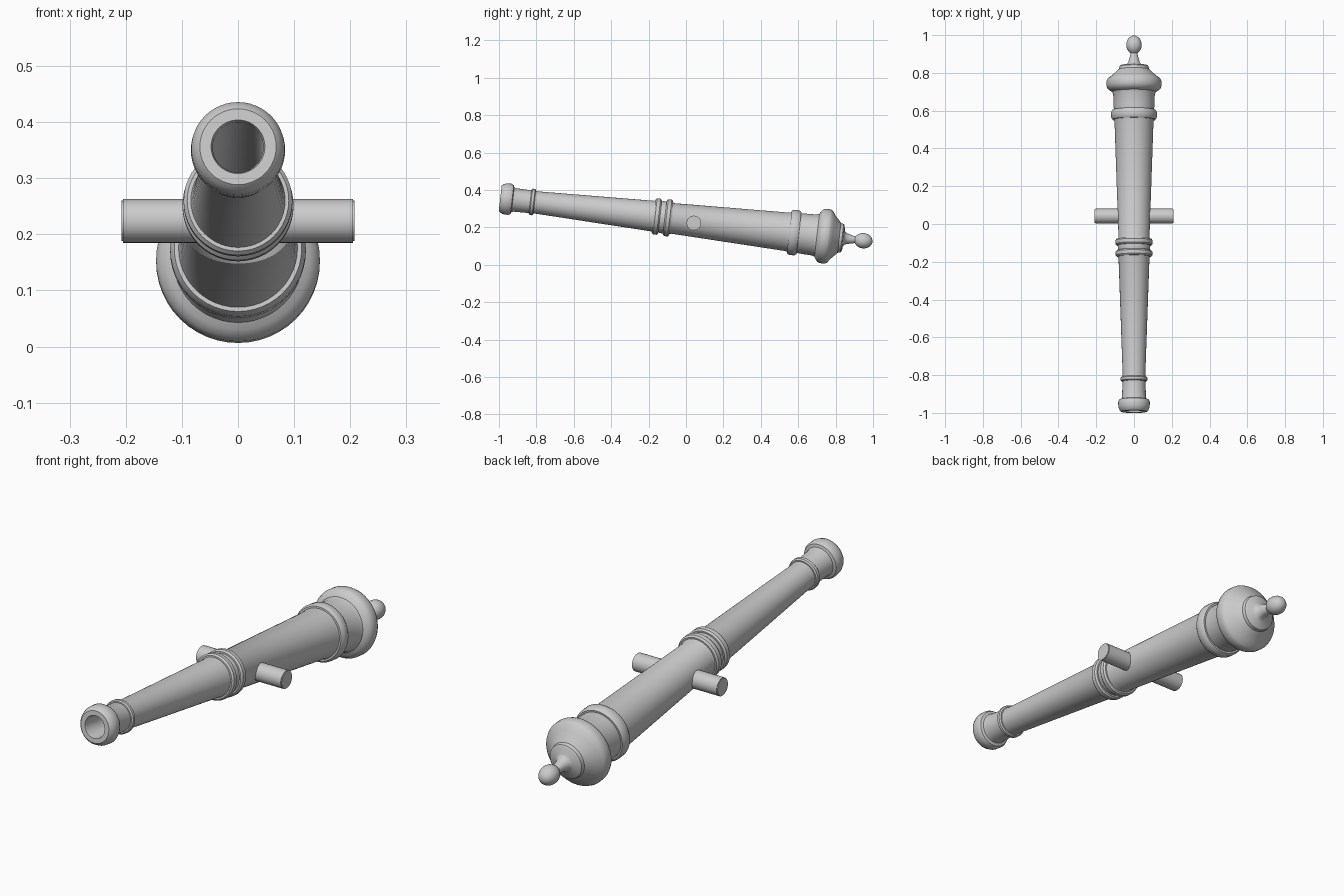
import bpy, bmesh, math
from mathutils import Matrix

if "Cube" in bpy.data.objects:
    bpy.data.objects.remove(bpy.data.objects["Cube"])

TILT = math.atan(0.117)
AXIS_Z = 0.240


def finish(name, bm, matrix, angle=35):
    bmesh.ops.remove_doubles(bm, verts=bm.verts, dist=1e-5)
    bmesh.ops.recalc_face_normals(bm, faces=bm.faces)
    mesh = bpy.data.meshes.new(name)
    bm.to_mesh(mesh)
    bm.free()
    mesh.transform(matrix)
    ob = bpy.data.objects.new(name, mesh)
    bpy.context.collection.objects.link(ob)
    bpy.ops.object.select_all(action='DESELECT')
    ob.select_set(True)
    bpy.context.view_layer.objects.active = ob
    bpy.ops.object.shade_smooth_by_angle(angle=math.radians(angle))
    return ob


def lathe(name, profile, steps=48):
    """Spin (position, radius) points around the tilted barrel axis."""
    bm = bmesh.new()
    vs = [bm.verts.new((r, s, 0)) for s, r in profile]
    es = [bm.edges.new(p) for p in zip(vs, vs[1:])]
    bmesh.ops.spin(bm, geom=vs + es, cent=(0, 0, 0), axis=(0, 1, 0),
                   angle=2 * math.pi, steps=steps)
    place = Matrix.Translation((0, 0, AXIS_Z)) @ Matrix.Rotation(-TILT, 4, 'X')
    return finish(name, bm, place)


def band(s, half, r0, r1):
    """Rounded raised ring on the profile, between base radius and crest."""
    d = r1 - r0
    return [(s - half, r0), (s - half, r0 + 0.5 * d), (s - half * 0.55, r1),
            (s + half * 0.55, r1), (s + half, r0 + 0.5 * d), (s + half, r0)]


# Barrel: bore, muzzle swell, tapered chase, bands, breech and neck
profile = [(-0.10, 0), (-0.10, 0.043), (-0.99, 0.045), (-1.0, 0.048),
           (-1.0, 0.068), (-0.992, 0.076), (-0.975, 0.083), (-0.948, 0.084),
           (-0.936, 0.078), (-0.932, 0.066), (-0.92, 0.063), (-0.84, 0.061)]
profile += band(-0.827, 0.012, 0.061, 0.071)
profile += [(-0.80, 0.060), (-0.18, 0.082)]
profile += band(-0.157, 0.017, 0.084, 0.097)
profile += [(-0.13, 0.086)]
profile += band(-0.097, 0.017, 0.086, 0.099)
profile += [(-0.07, 0.082), (0.54, 0.103)]
profile += band(0.582, 0.026, 0.106, 0.121)
profile += [(0.63, 0.108), (0.69, 0.110), (0.705, 0.116), (0.712, 0.128),
            (0.722, 0.140), (0.737, 0.146), (0.762, 0.146), (0.775, 0.140),
            (0.79, 0.118), (0.815, 0.092), (0.825, 0.080), (0.84, 0.077),
            (0.846, 0.070), (0.85, 0.042), (0.86, 0.031), (0.88, 0.025),
            (0.91, 0.018)]
# Button knob on the end of the breech
for i in range(1, 13):
    t = math.pi * (0.12 + 0.88 * i / 12)
    profile.append((0.955 - 0.049 * math.cos(t),
                    0.041 * math.sin(t) if i < 12 else 0))
lathe("barrel", profile)

# Trunnions: one level pin on each side, slightly below the bore axis
for side, name in ((-1, "trunnion_left"), (1, "trunnion_right")):
    bm = bmesh.new()
    bmesh.ops.create_cone(bm, cap_ends=True, segments=32, radius1=0.039,
                          radius2=0.039, depth=0.148)
    rim = [e for e in bm.edges
           if all(v.co.z * side > 0 for v in e.verts)]
    bmesh.ops.bevel(bm, geom=rim, offset=0.003, segments=2, affect='EDGES')
    finish(name, bm, Matrix.Translation((side * 0.134, 0.042, 0.224))
           @ Matrix.Rotation(math.pi / 2, 4, 'Y'))
